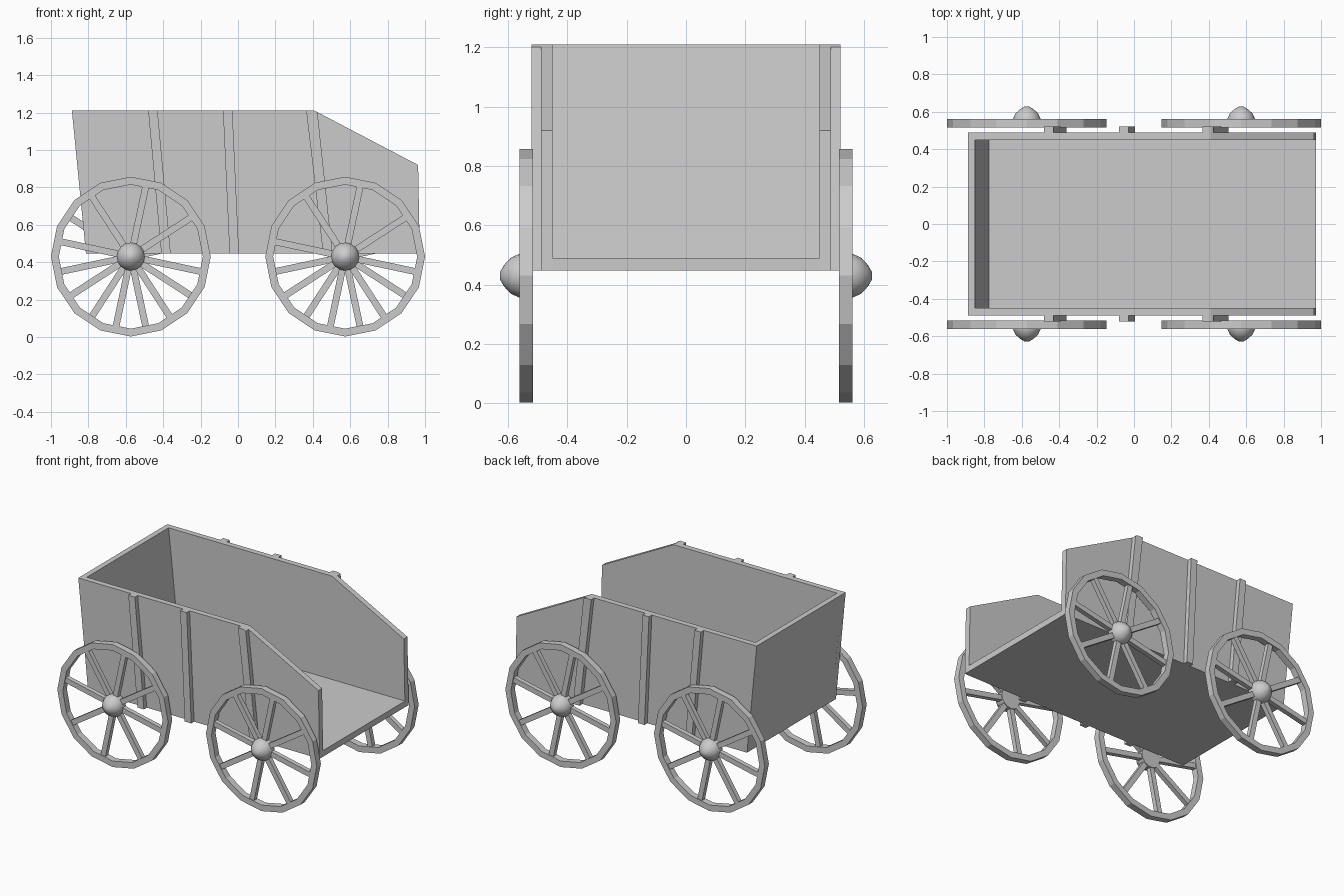
import bpy, bmesh
from math import sin, cos, pi, radians
from mathutils import Matrix

if "Cube" in bpy.data.objects:
    bpy.data.objects.remove(bpy.data.objects["Cube"])


def finish(name, bm):
    bmesh.ops.remove_doubles(bm, verts=bm.verts, dist=1e-5)
    bmesh.ops.recalc_face_normals(bm, faces=bm.faces)
    me = bpy.data.meshes.new(name)
    bm.to_mesh(me)
    bm.free()
    ob = bpy.data.objects.new(name, me)
    bpy.context.collection.objects.link(ob)
    return ob


def panel(name, profile, y0, y1):
    """Extrude an x-z outline from y0 to y1."""
    bm = bmesh.new()
    face = bm.faces.new([bm.verts.new((x, y0, z)) for x, z in profile])
    ext = bmesh.ops.extrude_face_region(bm, geom=[face])
    moved = [g for g in ext["geom"] if isinstance(g, bmesh.types.BMVert)]
    bmesh.ops.translate(bm, verts=moved, vec=(0, y1 - y0, 0))
    return finish(name, bm)


def lathe(bm, profile, sides, closed):
    """Turn an (r, y) profile around the y axis, first corner at the top."""
    rings = [[bm.verts.new((r * sin(2 * pi * i / sides), y, r * cos(2 * pi * i / sides)))
              for i in range(sides)] for r, y in profile]
    pairs = list(zip(rings, rings[1:]))
    if closed:
        pairs.append((rings[-1], rings[0]))
    for a, b in pairs:
        for i in range(sides):
            j = (i + 1) % sides
            bm.faces.new((a[i], a[j], b[j], b[i]))
    if not closed:
        bm.faces.new(rings[0])
        bm.faces.new(rings[-1])


def place(ob, x, turn):
    """Move a wheel part to its axle, turned half round for the far side."""
    ob.matrix_world = Matrix.Translation((x, 0, 0.43)) @ Matrix.Rotation(turn, 4, 'Z')


BOTTOM, TOP = 0.447, 1.21

# Box: floor and sloping end wall
panel("floor", [(-0.813, BOTTOM), (0.972, BOTTOM), (0.972, 0.49), (-0.817, 0.49)], -0.45, 0.45)
panel("end_wall", [(-0.817, 0.49), (-0.775, 0.49), (-0.85, TOP), (-0.888, TOP)], -0.45, 0.45)

side = [(-0.813, BOTTOM), (0.972, BOTTOM), (0.963, 0.92), (0.41, TOP), (-0.888, TOP)]
slats = [
    [(-0.41, BOTTOM), (-0.36, BOTTOM), (-0.43, TOP), (-0.48, TOP)],
    [(-0.045, BOTTOM), (0.005, BOTTOM), (-0.03, TOP), (-0.08, TOP)],
    [(0.455, BOTTOM), (0.505, BOTTOM), (0.425, 1.202), (0.41, TOP), (0.365, TOP)],
]
for label, s in (("near", -1), ("far", 1)):
    # Side wall with three outer slats
    panel(f"{label}_side_wall", side, s * 0.45, s * 0.49)
    for n, outline in enumerate(slats):
        panel(f"{label}_slat_{n + 1}", outline, s * 0.49, s * 0.522)

    turn = 0 if s < 0 else pi
    for end, x in (("rear", -0.573), ("front", 0.573)):
        # Sixteen-sided rim
        bm = bmesh.new()
        lathe(bm, [(0.427, -0.516), (0.427, -0.561), (0.385, -0.561), (0.385, -0.516)], 16, True)
        place(finish(f"{label}_{end}_rim", bm), x, turn)

        # Eight spokes
        bm = bmesh.new()
        for k in range(8):
            a = radians(33 + 45 * k)
            m = (Matrix.Rotation(-a, 4, 'Y') @ Matrix.Translation((0.215, -0.539, 0))
                 @ Matrix.Diagonal((0.35, 0.032, 0.036, 1)))
            bmesh.ops.create_cube(bm, size=1, matrix=m)
        place(finish(f"{label}_{end}_spokes", bm), x, turn)

        # Domed hub
        bm = bmesh.new()
        lathe(bm, [(0.072, -0.518), (0.075, -0.56), (0.06, -0.592), (0.037, -0.613),
                   (0.012, -0.628)], 16, False)
        hub = finish(f"{label}_{end}_hub", bm)
        place(hub, x, turn)
        for o in bpy.context.selected_objects:
            o.select_set(False)
        hub.select_set(True)
        bpy.context.view_layer.objects.active = hub
        bpy.ops.object.shade_smooth_by_angle(angle=radians(50))
